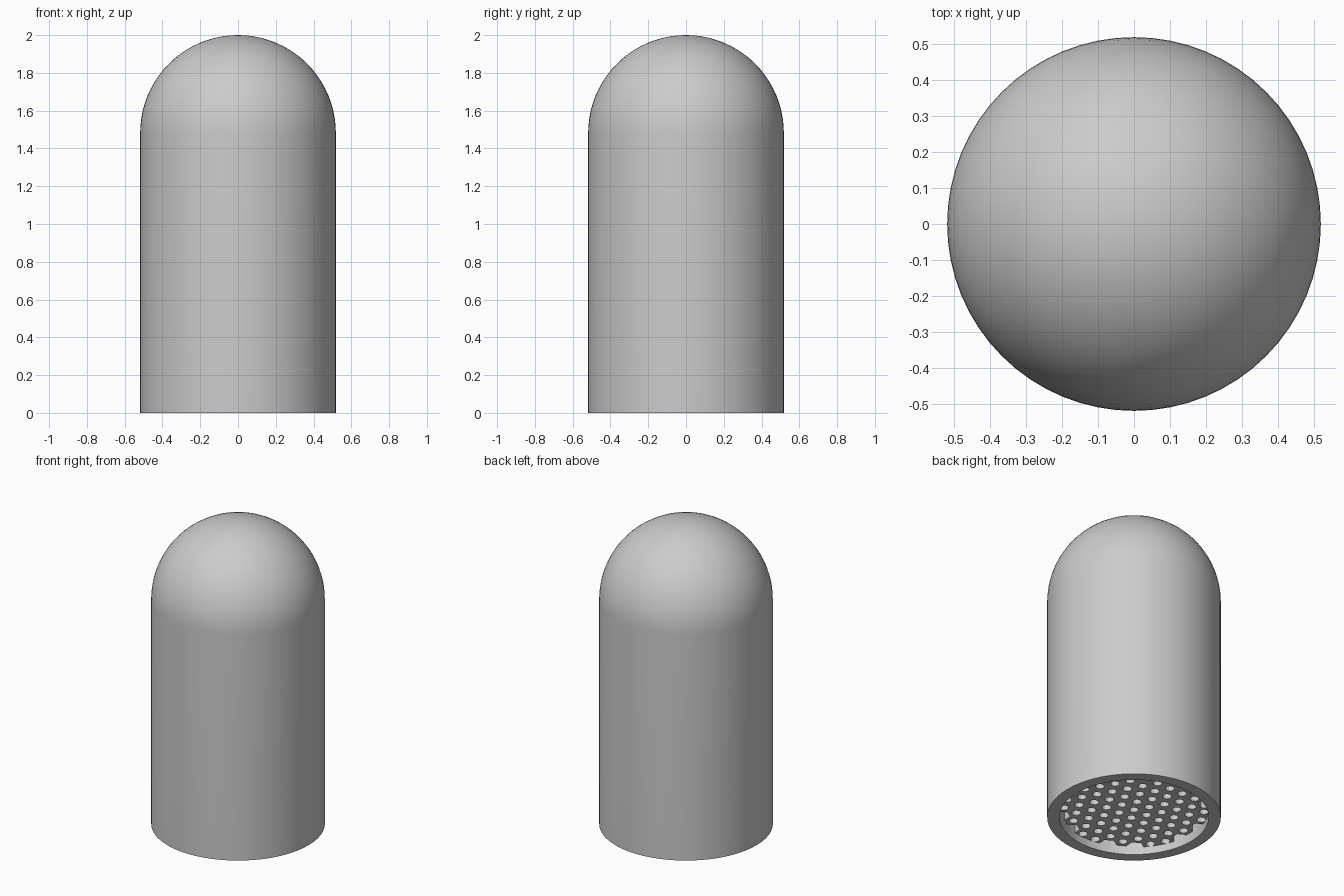
import bpy, bmesh
from math import pi, sin, cos, sqrt, hypot
from mathutils import Vector

if "Cube" in bpy.data.objects:
    bpy.data.objects.remove(bpy.data.objects["Cube"], do_unlink=True)

OUTER, INNER, HEIGHT = 0.518, 0.446, 2.0
SPRING = HEIGHT - OUTER          # height where the dome begins
PITCH, HOLE, RECESS, DEPTH = 0.096, 0.028, 0.05, 0.05

grey = bpy.data.materials.new("light grey")
grey.use_nodes = True
colour = (0.6, 0.6, 0.6, 1)
grey.diffuse_color = colour
grey.node_tree.nodes["Principled BSDF"].inputs["Base Color"].default_value = colour


def make_object(name, bm):
    mesh = bpy.data.meshes.new(name)
    bm.to_mesh(mesh)
    bm.free()
    mesh.materials.append(grey)
    obj = bpy.data.objects.new(name, mesh)
    bpy.context.collection.objects.link(obj)
    return obj


def dome_arc(radius, steps=20):
    angles = [i * pi / 2 / steps for i in range(steps + 1)]
    return [Vector((radius * cos(a), 0, SPRING + radius * sin(a))) for a in angles]


# Hollow domed shell: wall profile spun about the vertical axis
bm = bmesh.new()
profile = [Vector((INNER, 0, 0)), Vector((OUTER, 0, 0))] + dome_arc(OUTER)
profile += dome_arc(INNER)[::-1]
points = [bm.verts.new(p) for p in profile]
# The wall section is open only along the axis
edges = [bm.edges.new(pair) for pair in zip(points, points[1:])
         if pair[0].co.x > 0.001 or pair[1].co.x > 0.001]
edges.append(bm.edges.new((points[-1], points[0])))
bmesh.ops.spin(bm, geom=points + edges, cent=(0, 0, 0), axis=(0, 0, 1),
               angle=2 * pi, steps=64, use_duplicate=False)
bmesh.ops.remove_doubles(bm, verts=bm.verts, dist=0.0005)
bmesh.ops.recalc_face_normals(bm, faces=bm.faces)
shell = make_object("domed_shell", bm)
bpy.ops.object.select_all(action="DESELECT")
shell.select_set(True)
bpy.context.view_layer.objects.active = shell
bpy.ops.object.shade_smooth_by_angle(angle=pi / 6)

# Perforated grille: hexagonal cells with round holes, recessed in the opening
bm = bmesh.new()


def add_cell(cx, cy):
    rings = []
    for kind in ("hexagon", "hole"):
        ring = []
        for i in range(12):
            a = i * pi / 6
            r = HOLE
            if kind == "hexagon":
                r = PITCH / 2 if i % 2 == 0 else PITCH / sqrt(3)
            ring.append(bm.verts.new((cx + r * cos(a), cy + r * sin(a), RECESS)))
        rings.append(ring)
    outer, inner = rings
    for i in range(12):
        j = (i + 1) % 12
        bm.faces.new((outer[i], outer[j], inner[j], inner[i]))


for row in range(-6, 7):
    for col in range(-9, 10):
        x, y = (col + row / 2) * PITCH, row * PITCH * sqrt(3) / 2
        if hypot(x, y) + HOLE < INNER + 0.001:
            add_cell(x, y)
bmesh.ops.remove_doubles(bm, verts=bm.verts, dist=0.0005)
grille = make_object("perforated_grille", bm)
thick = grille.modifiers.new("thickness", "SOLIDIFY")
thick.thickness = DEPTH
thick.offset = 1
